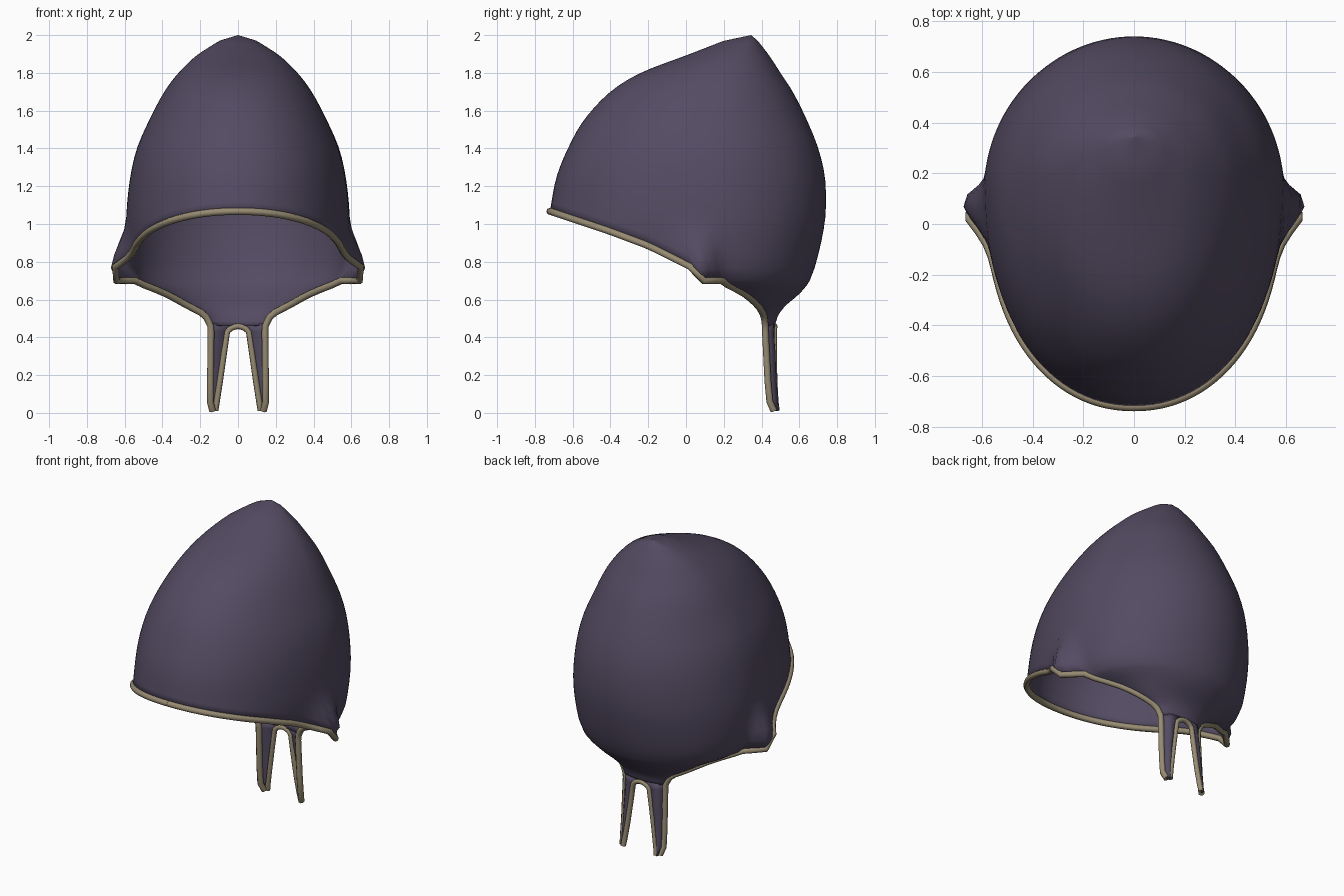
import bpy, bmesh, math

if "Cube" in bpy.data.objects:
    bpy.data.objects.remove(bpy.data.objects["Cube"])


def material(name, rgb):
    m = bpy.data.materials.new(name)
    m.diffuse_color = (*rgb, 1)
    m.use_nodes = True
    m.node_tree.nodes["Principled BSDF"].inputs["Base Color"].default_value = m.diffuse_color
    return m


PURPLE = material("dusky purple cloth", (0.088, 0.070, 0.122))
TAN = material("tan trim", (0.31, 0.26, 0.17))

# Horizontal sections of the hood: height, centre y, half width, back y, front y
SECTIONS = [
    (.46, .42, .145, .47, -.74), (.52, .41, .18, .49, -.74),
    (.57, .38, .27, .53, -.74), (.63, .31, .38, .60, -.74),
    (.70, .19, .53, .655, -.74), (.80, .16, .57, .69, -.745),
    (.95, .14, .59, .725, -.74), (1.07, .13, .59, .74, -.72),
    (1.25, .12, .57, .735, -.685), (1.40, .12, .535, .70, -.625),
    (1.55, .13, .47, .64, -.54), (1.70, .17, .39, .565, -.40),
    (1.80, .20, .315, .50, -.24), (1.90, .25, .21, .435, .02),
    (1.97, .31, .10, .38, .20), (2.0, .345, 0, .345, .345)]
# Face opening seen from the side: y, z
RIM = [(-.73, 1.07), (-.40, .96), (-.20, .885), (.04, .765), (.08, .70), (.6, .70)]
COLS, ROWS, NECK_ROWS = 120, 30, 10
SPLIT = .70


def section(z):
    """Smoothly interpolated section at height z."""
    z = min(max(z, SECTIONS[0][0]), 2.0)
    last = len(SECTIONS) - 1
    i = next(k for k in range(last) if z <= SECTIONS[k + 1][0])
    a, b = SECTIONS[i], SECTIONS[i + 1]
    p, q = SECTIONS[max(i - 1, 0)], SECTIONS[min(i + 2, last)]
    h = b[0] - a[0]
    t = (z - a[0]) / h
    out = []
    for k in range(1, 5):
        ma = (b[k] - p[k]) / (b[0] - p[0]) * h
        mb = (q[k] - a[k]) / (q[0] - a[0]) * h
        if i >= last - 2:                       # straight runs at the pointed tip
            ma = mb = b[k] - a[k]
        out.append((2*t**3 - 3*t*t + 1) * a[k] + (t**3 - 2*t*t + t) * ma
                   + (3*t*t - 2*t**3) * b[k] + (t**3 - t*t) * mb)
    return out


def surface(phi, z):
    """Point of the hood; phi = 0 is the back, pi the front."""
    c, w, back, front = section(z)
    s, k = math.sin(phi), math.cos(phi)
    if abs(k) < 1e-9:
        k = 0
    if k >= 0:
        x, y = w * s, c + (back - c) * k
    else:
        x = w * math.copysign(abs(s) ** .94, s)
        y = c + (c - front) * k
    # flared ear corner
    u = min(max((1.03 - z) / .3, 0), 1)
    d = (y - .085) / (.075 if y > .085 else .14)
    x += math.copysign(.118 * u * u * (3 - 2 * u) * math.exp(-d * d), s) * min(1, abs(s) * 2)
    return (x, y, z)


def rim_height(y):
    for (y0, z0), (y1, z1) in zip(RIM, RIM[1:]):
        if y <= y1:
            return z0 + (z1 - z0) * max(0, (y - y0) / (y1 - y0))
    return SPLIT


def lower_edge(phi):
    """Height at which a column of the hood starts."""
    if math.cos(phi) > -1e-9:
        return SPLIT
    lo, hi = SPLIT, 1.2
    for _ in range(30):
        mid = (lo + hi) / 2
        if mid < rim_height(surface(phi, mid)[1]):
            lo = mid
        else:
            hi = mid
    return lo


def cloth(name, grids, mirror=False):
    bm = bmesh.new()
    for grid in grids:
        vs = [[bm.verts.new(p) for p in row] for row in grid]
        for r0, r1 in zip(vs, vs[1:]):
            for i in range(len(r0) - 1):
                bm.faces.new((r0[i], r0[i + 1], r1[i + 1], r1[i]))
    bmesh.ops.remove_doubles(bm, verts=bm.verts, dist=1e-4)
    bmesh.ops.recalc_face_normals(bm, faces=bm.faces)
    me = bpy.data.meshes.new(name)
    bm.to_mesh(me)
    bm.free()
    me.materials.append(PURPLE)
    for f in me.polygons:
        f.use_smooth = True
    ob = bpy.data.objects.new(name, me)
    bpy.context.collection.objects.link(ob)
    if mirror:
        ob.modifiers.new("mirror", 'MIRROR')
    thick = ob.modifiers.new("thickness", 'SOLIDIFY')
    thick.thickness, thick.offset = .01, -1 if not mirror else 0
    return ob


def piping(name, points, radius):
    cu = bpy.data.curves.new(name, 'CURVE')
    cu.dimensions = '3D'
    cu.bevel_depth, cu.bevel_resolution, cu.use_fill_caps = radius, 2, True
    sp = cu.splines.new('POLY')
    sp.points.add(len(points) - 1)
    for sp_pt, p in zip(sp.points, points):
        sp_pt.co = (*p, 1)
    sp.use_smooth = True
    cu.materials.append(TAN)
    ob = bpy.data.objects.new(name, cu)
    bpy.context.collection.objects.link(ob)


# Hood crown: columns from the opening up to the tip
angles = [2 * math.pi * i / COLS for i in range(COLS + 1)]
starts = [lower_edge(a) for a in angles]
crown = [[surface(a, z0 + (2 - z0) * math.sin(math.pi / 2 * r / ROWS))
          for a, z0 in zip(angles, starts)] for r in range(ROWS + 1)]
# Nape: back half narrowing towards the neck
half = [math.pi * (i / (COLS // 2) - .5) for i in range(COLS // 2 + 1)]
heights = [.46 + (SPLIT - .46) * r / NECK_ROWS for r in range(NECK_ROWS + 1)]
nape = [[surface(a, z) for a in half] for z in heights]
cloth("hood", [crown, nape])

# Neck ties: folded strips given by outer edge, fold and inner edge
TIE = [  # z, outer x, outer y, fold x, fold y, inner x, inner y
    (.47, .145, .42, .10, .458, .025, .468), (.43, .143, .42, .105, .46, .057, .465),
    (.33, .144, .425, .112, .468, .072, .465), (.17, .146, .433, .122, .475, .095, .468),
    (.06, .147, .443, .128, .482, .112, .474), (.012, .135, .465, .13, .488, .12, .48)]
cloth("neck_tie", [[[(r[1], r[2], r[0]), (r[3], r[4], r[0]), (r[5], r[6], r[0])]
                    for r in TIE]], mirror=True)

# Piping along the opening, nape edge and outer tie edge, one run per side
quarter = COLS // 4
rim = [surface(angles[i], starts[i]) for i in range(COLS // 2, quarter - 1, -1)]
edge = [surface(math.pi / 2, z) for z in reversed(heights[:-1])]
run = rim + edge + [(r[1], r[2], r[0]) for r in TIE[1:]]
for side, sx in (("right", 1), ("left", -1)):
    piping(f"opening_piping_{side}", [(sx * x, y, z) for x, y, z in run], .019)

# Piping of the arch between the ties
leg = [(r[5], r[6], r[0]) for r in TIE[1:]]
top = [(.04, .467, .447), (.02, .468, .456)]
arch = leg[::-1] + top + [(0, .468, .459)]
arch += [(-x, y, z) for x, y, z in reversed(arch[:-1])]
piping("tie_arch_piping", arch, .016)
